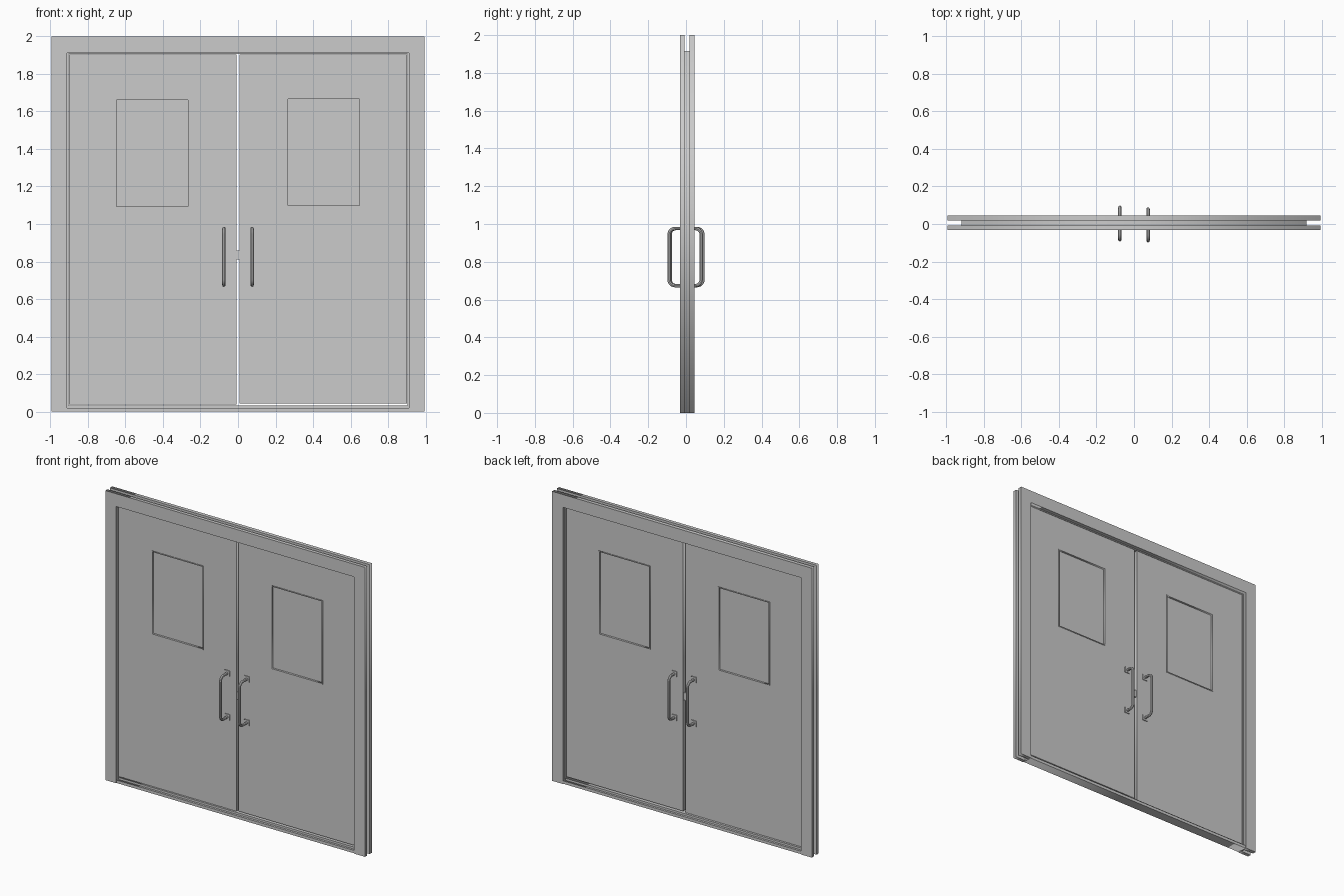
import bpy, bmesh, math
from mathutils import Matrix

if "Cube" in bpy.data.objects:
    bpy.data.objects.remove(bpy.data.objects["Cube"])


def rect(x0, x1, z0, z1):
    return [(x0, z0), (x1, z0), (x1, z1), (x0, z1)]


def arch(outer, inner, top, head):
    # inverted U profile, open at the floor
    return [(-outer, 0), (-inner, 0), (-inner, head), (inner, head),
            (inner, 0), (outer, 0), (outer, top), (-outer, top)]


def slab(name, loops, y0, y1):
    # flat outline (later loops are holes) in x/z, extruded from y0 to y1
    cu = bpy.data.curves.new(name, 'CURVE')
    cu.dimensions = '2D'
    cu.fill_mode = 'BOTH'
    cu.extrude = (y1 - y0) / 2
    for loop in loops:
        sp = cu.splines.new('POLY')
        sp.points.add(len(loop) - 1)
        for p, (x, z) in zip(sp.points, loop):
            p.co = (x, z, 0, 1)
        sp.use_cyclic_u = True
    return to_mesh(name, cu, Matrix.Translation((0, (y0 + y1) / 2, 0)) @ Matrix.Rotation(math.pi / 2, 4, 'X'))


def to_mesh(name, cu, matrix):
    tmp = bpy.data.objects.new(name + "_outline", cu)
    bpy.context.collection.objects.link(tmp)
    dg = bpy.context.evaluated_depsgraph_get()
    me = bpy.data.meshes.new_from_object(tmp.evaluated_get(dg))
    bpy.data.objects.remove(tmp)
    me.transform(matrix)
    bm = bmesh.new()
    bm.from_mesh(me)
    bmesh.ops.remove_doubles(bm, verts=bm.verts, dist=1e-5)
    bmesh.ops.recalc_face_normals(bm, faces=bm.faces)
    bm.to_mesh(me)
    bm.free()
    me.name = name
    ob = bpy.data.objects.new(name, me)
    bpy.context.collection.objects.link(ob)
    return ob


def pull_handle(name, x, y_door, y_out, z0, z1):
    # D-shaped tube with rounded corners, plus two mounting plates
    s = 1 if y_out > y_door else -1
    tube, r = 0.009, 0.03
    pts = [(y_door, z0)]
    for i in range(7):
        a = -math.pi / 2 + i * math.pi / 12
        pts.append((y_out - s * r + s * r * math.cos(a), z0 + r + r * math.sin(a)))
    for i in range(7):
        a = i * math.pi / 12
        pts.append((y_out - s * r + s * r * math.cos(a), z1 - r + r * math.sin(a)))
    pts.append((y_door, z1))
    cu = bpy.data.curves.new(name, 'CURVE')
    cu.dimensions = '3D'
    cu.bevel_depth = tube
    cu.bevel_resolution = 2
    cu.use_fill_caps = True
    sp = cu.splines.new('POLY')
    sp.points.add(len(pts) - 1)
    for p, (y, z) in zip(sp.points, pts):
        p.co = (x, y, z, 1)
    ob = to_mesh(name, cu, Matrix())
    bpy.context.view_layer.objects.active = ob
    ob.select_set(True)
    bpy.ops.object.shade_smooth_by_angle(angle=math.radians(40))
    ob.select_set(False)
    for label, z in (("lower", z0), ("upper", z1)):
        ya, yb = sorted((y_door - s * 0.001, y_door + s * 0.006))
        slab(f"{name}_{label}_plate", [rect(x - .019, x + .019, z - .019, z + .019)], ya, yb)


# casings on both wall faces, with the narrower jamb between them
slab("front_casing", [arch(.993, .91, 2.0, 1.912)], -.031, -.007)
slab("back_casing", [arch(.993, .91, 2.0, 1.912)], .019, .045)
slab("jamb", [arch(.918, .903, 1.916, 1.905)], -.007, .019)

# stepped threshold
slab("threshold_base", [rect(-.91, .91, 0, .02)], -.027, .041)
slab("threshold_ridge", [rect(-.903, .903, .02, .034)], -.012, .026)

# door leaves, recessed window panes, handles on both faces
DOOR_F, DOOR_B = -.006, .018
for side, s in (("left", -1), ("right", 1)):
    lo, hi = sorted((s * .009, s * .901))
    w0, w1 = sorted((s * .263, s * .65))
    z0 = .038 if s < 0 else .043
    wz0, wz1 = (1.09, 1.663) if s < 0 else (1.095, 1.668)
    slab(side + "_door", [rect(lo, hi, z0, 1.903), rect(w0, w1, wz0, wz1)], DOOR_F, DOOR_B)
    slab(side + "_window_pane", [rect(w0, w1, wz0, wz1)], .004, .008)
    # thin glazing trim around the opening, slightly proud of both faces
    slab(side + "_window_trim", [rect(w0 - .003, w1 + .003, wz0 - .003, wz1 + .003),
                                 rect(w0 + .003, w1 - .003, wz0 + .003, wz1 - .003)],
         DOOR_F - .004, DOOR_B + .004)
    front, back = (-.093, .098) if s < 0 else (-.098, .089)
    pull_handle(side + "_front_handle", s * .075, DOOR_F, front + .009, .674, .976)
    pull_handle(side + "_back_handle", s * .075, DOOR_B, back - .009, .674, .976)

# latch bolt bridging the centre gap
slab("latch_bolt", [rect(-.012, .012, .81, .86)], .0, .012)
